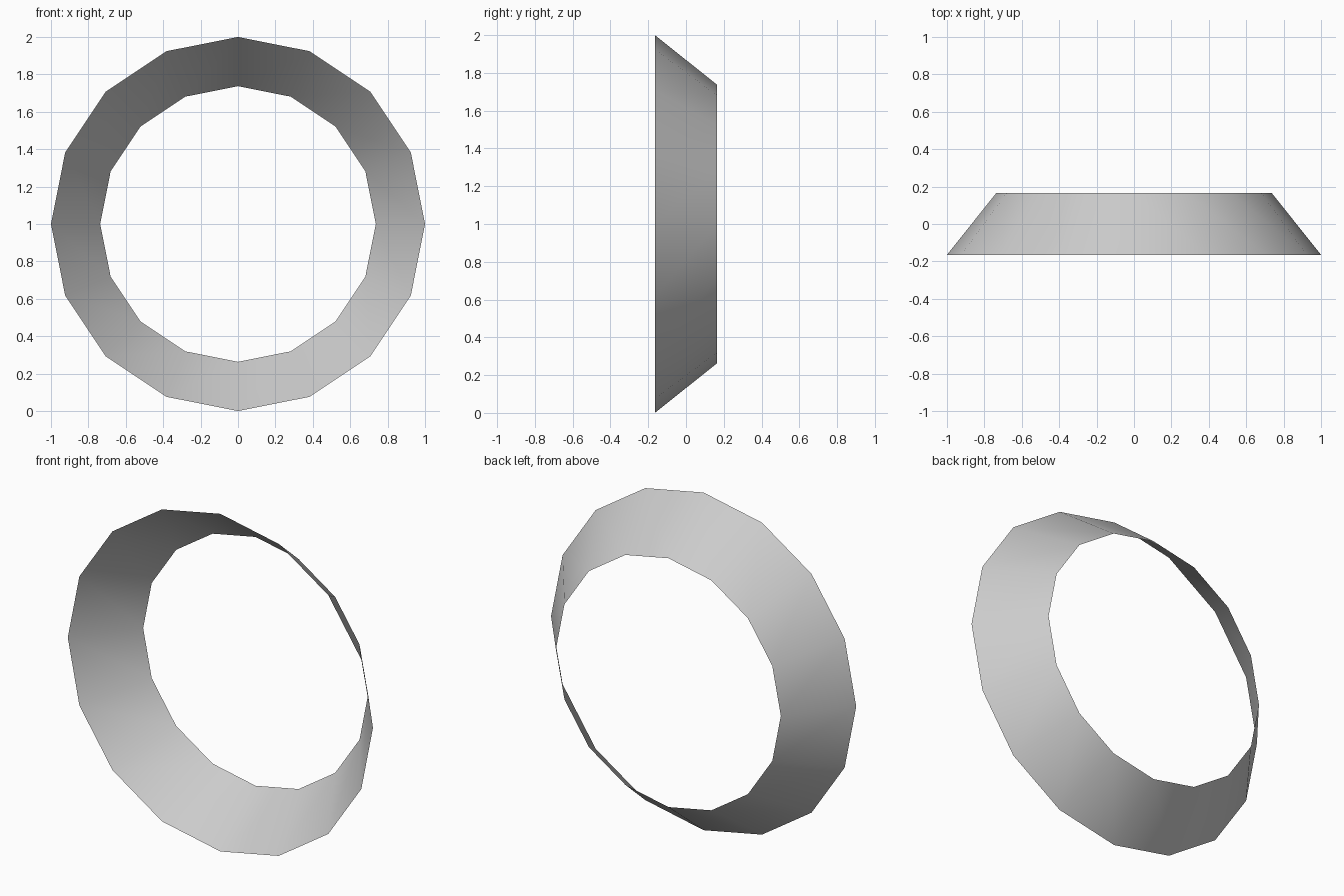
import bpy, bmesh
from math import radians
from mathutils import Matrix

if "Cube" in bpy.data.objects:
    bpy.data.objects.remove(bpy.data.objects["Cube"])

# Open tapered band: 16 sides, wide rim facing the front
bm = bmesh.new()
bmesh.ops.create_cone(
    bm, cap_ends=False, segments=16, radius1=1.0, radius2=0.737, depth=0.33,
    matrix=Matrix.Translation((0, 0, 1)) @ Matrix.Rotation(radians(-90), 4, 'X'))
bmesh.ops.recalc_face_normals(bm, faces=bm.faces)

# Make sure the normals point away from the axis
face = max(bm.faces, key=lambda f: f.calc_center_median().z)
if face.normal.z < 0:
    bmesh.ops.reverse_faces(bm, faces=bm.faces)

# Smooth shading around the band
for f in bm.faces:
    f.smooth = True

mesh = bpy.data.meshes.new("tapered_ring")
bm.to_mesh(mesh)
bm.free()
ring = bpy.data.objects.new("tapered_ring", mesh)
bpy.context.collection.objects.link(ring)
